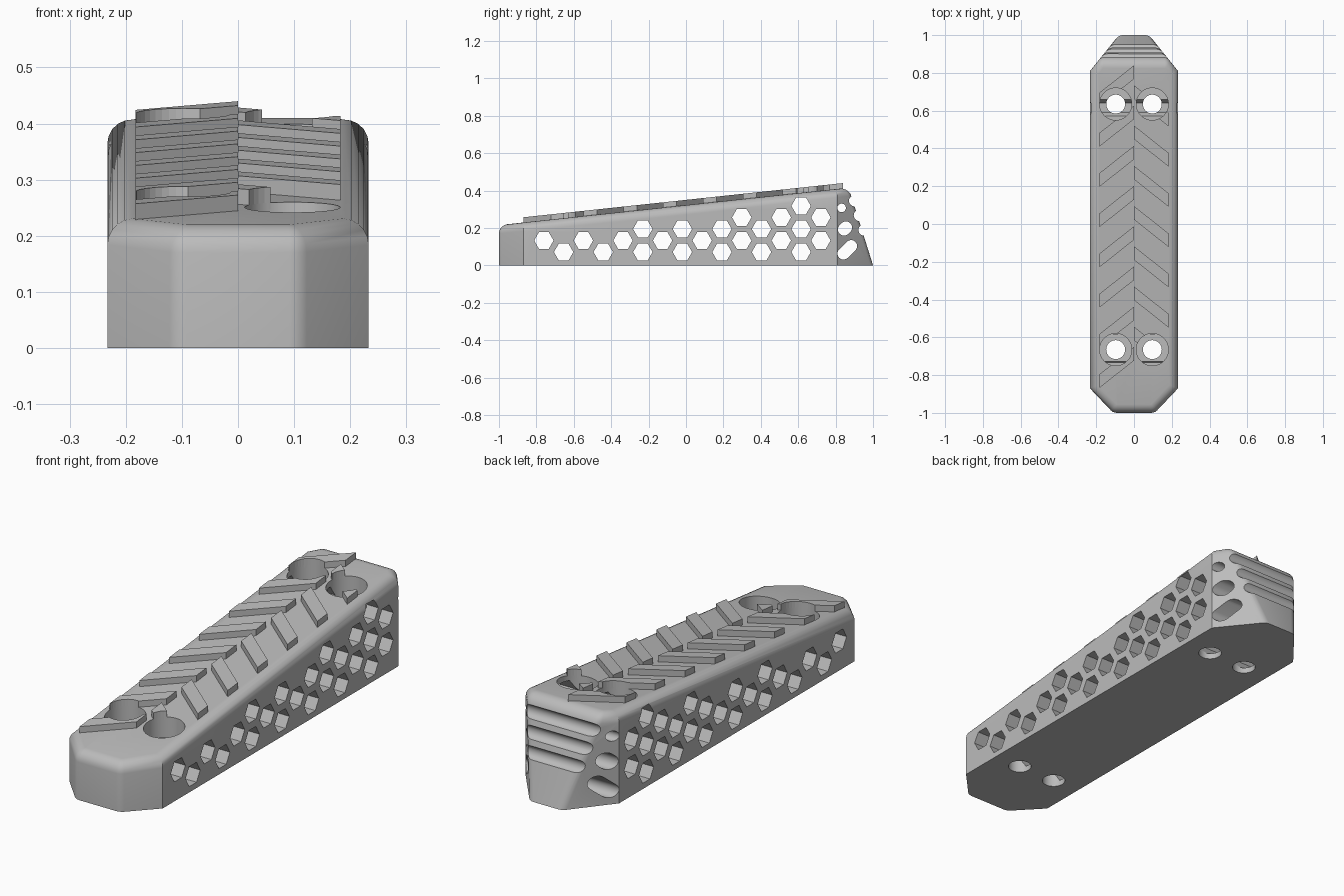
import bpy, bmesh, math
from mathutils import Vector

cube = bpy.data.objects.get("Cube")
if cube:
    bpy.data.objects.remove(cube)

grey = bpy.data.materials.new("matte_grey")
grey.use_nodes = True
grey.diffuse_color = (0.5, 0.5, 0.5, 1)
grey.node_tree.nodes["Principled BSDF"].inputs["Base Color"].default_value = (0.5, 0.5, 0.5, 1)


def top_z(y):
    return 0.322 + 0.107 * y


def finish(bm, name):
    bmesh.ops.recalc_face_normals(bm, faces=bm.faces)
    mesh = bpy.data.meshes.new(name)
    bm.to_mesh(mesh)
    bm.free()
    mesh.materials.append(grey)
    obj = bpy.data.objects.new(name, mesh)
    bpy.context.collection.objects.link(obj)
    return obj


def prism(bm, outline, lo, hi):
    """Closed solid: lo and hi turn each outline point into a corner."""
    a = [bm.verts.new(lo(*p)) for p in outline]
    b = [bm.verts.new(hi(*p)) for p in outline]
    bm.faces.new(a)
    bm.faces.new(b)
    for i in range(len(a)):
        j = (i + 1) % len(a)
        bm.faces.new((a[i], a[j], b[j], b[i]))


def across(bm, outline):
    prism(bm, outline, lambda y, z: (-0.4, y, z), lambda y, z: (0.4, y, z))


def upright(bm, outline, z0, z1):
    prism(bm, outline, lambda x, y: (x, y, z0), lambda x, y: (x, y, z1))


def polygon(cx, cy, r, n):
    return [(cx + r * math.cos(math.tau * i / n), cy + r * math.sin(math.tau * i / n)) for i in range(n)]


def slot(a, b, r, n=12):
    """Round-ended slot outline from a to b."""
    turn = math.atan2(b[1] - a[1], b[0] - a[0])
    pts = []
    for (cx, cy), start in ((b, turn - math.pi / 2), (a, turn + math.pi / 2)):
        for i in range(n + 1):
            t = start + math.pi * i / n
            pts.append((cx + r * math.cos(t), cy + r * math.sin(t)))
    return pts


def carve(obj, cutter):
    mod = obj.modifiers.new("carve", "BOOLEAN")
    mod.operation = "DIFFERENCE"
    mod.solver = "EXACT"
    mod.object = cutter
    bpy.context.view_layer.objects.active = obj
    bpy.ops.object.modifier_apply(modifier=mod.name)


# Wedge body: eight-sided plan, sloping top, leaning back face
half = [(0.11, -1), (0.233, -0.87), (0.233, 0.81), (0.08, 1)]
plan = half + [(-x, y) for x, y in reversed(half)]


def body_top(x, y):
    if y > 0.9:
        x, y = math.copysign(0.185, x), 0.87
    return (x, y, top_z(y))


bm = bmesh.new()
prism(bm, plan, lambda x, y: (x, y, 0), body_top)
bmesh.ops.recalc_face_normals(bm, faces=bm.faces)
corners = [e for e in bm.edges if abs(e.verts[0].co.z - e.verts[1].co.z) > 0.15
           and all(abs(v.co.x) < 0.2 for v in e.verts)]
bmesh.ops.bevel(bm, geom=corners, offset=0.018, segments=3, profile=0.5, affect="EDGES")
rim = [e for e in bm.edges if all(v.co.z > 0.19 for v in e.verts)]
bmesh.ops.bevel(bm, geom=rim, offset=0.045, segments=5, profile=0.5, affect="EDGES")
body = finish(bm, "wedge_body")

# Honeycomb openings, corner slots and finger grooves, all running across
bm = bmesh.new()
for row, first in enumerate((1, 0, 5, 10, 13)):
    for k in range(first, 15, 2):
        across(bm, polygon(-0.76 + 0.1058 * k, 0.071 + 0.0617 * row, 0.052, 6))
across(bm, polygon(0.832, 0.307, 0.023, 24))
across(bm, slot((0.845, 0.192), (0.855, 0.202), 0.033))
across(bm, slot((0.842, 0.063), (0.883, 0.103), 0.032))
for z in (0.345, 0.267, 0.189):
    across(bm, polygon(1.013 - 0.323 * z, z, 0.03, 24))
side_cutter = finish(bm, "side_cutter")

# Screw holes and their head pockets
holes, pockets = bmesh.new(), bmesh.new()
for y in (-0.665, 0.635):
    for x in (-0.097, 0.097):
        upright(holes, polygon(x, y, 0.05, 32), -0.1, 0.7)
        upright(pockets, polygon(x, y, 0.085, 40), top_z(y) - 0.085, 0.7)
hole_cutter = finish(holes, "hole_cutter")
pocket_cutter = finish(pockets, "pocket_cutter")

# Staggered slanted grip ribs on the sloping top
bm = bmesh.new()


def rib(edge_x, start, reach=1.0):
    rise, depth = 0.145, 0.072
    outer, low = edge_x * reach, start + rise * (1 - reach)
    pts = [(outer, low), (0, start + rise), (0, start + rise + depth), (outer, low + depth)]
    prism(bm, pts, lambda x, y: (x, y, top_z(y) - 0.012), lambda x, y: (x, y, top_z(y) + 0.028))


for k in range(8):
    rib(-0.183, -0.868 + 0.213 * k)
for k in range(7):
    rib(0.183, -0.761 + 0.213 * k, 1.0 if k else 0.55)
ribs = finish(bm, "grip_ribs")

for cutter in (side_cutter, hole_cutter, pocket_cutter):
    carve(body, cutter)
carve(ribs, pocket_cutter)
for cutter in (side_cutter, hole_cutter, pocket_cutter):
    bpy.data.objects.remove(cutter)

bpy.ops.object.select_all(action="DESELECT")
body.select_set(True)
bpy.context.view_layer.objects.active = body
bpy.ops.object.shade_smooth_by_angle(angle=math.radians(30))
